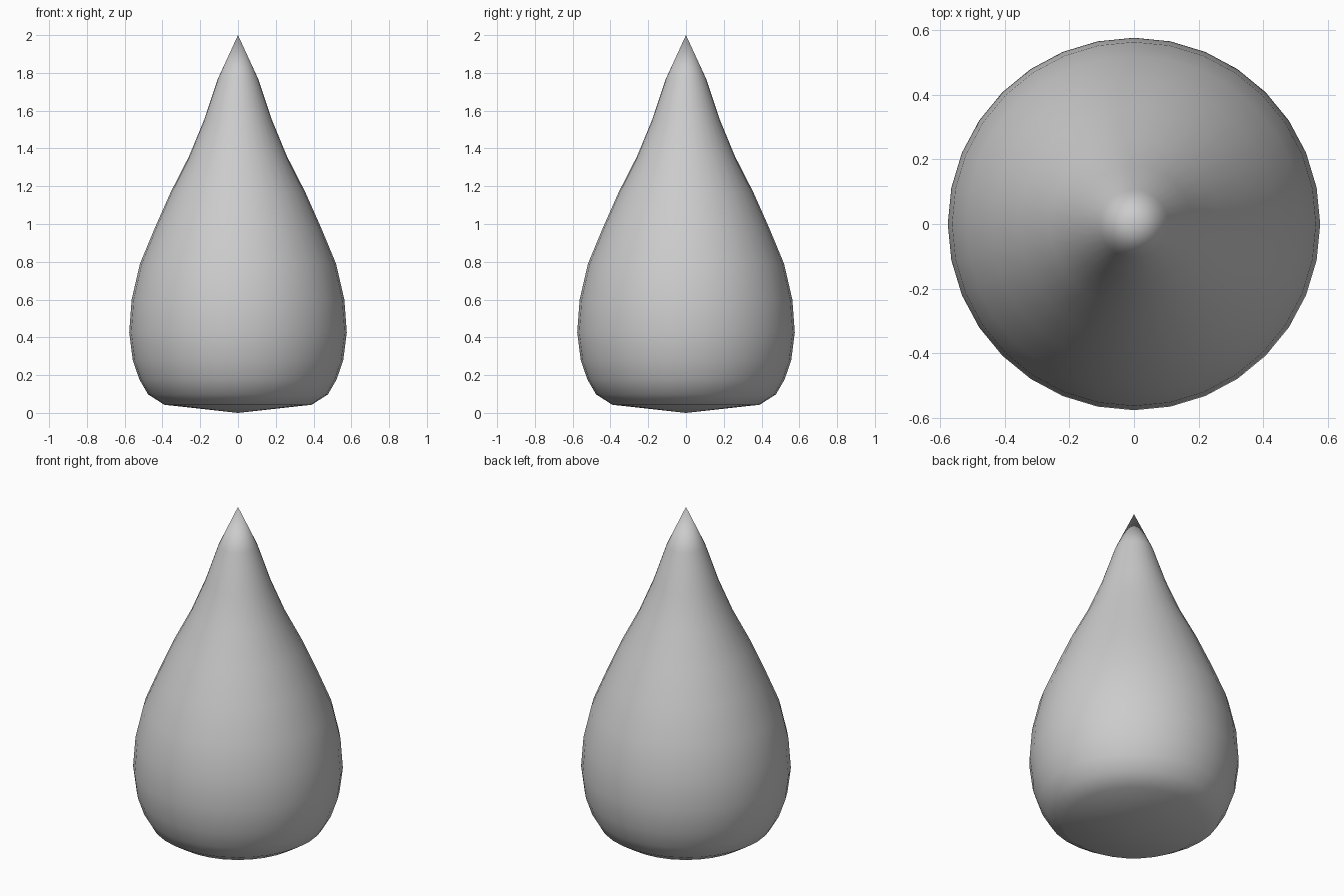
import bpy, bmesh, math

if "Cube" in bpy.data.objects:
    bpy.data.objects.remove(bpy.data.objects["Cube"])

SEGMENTS = 32
# teardrop half profile (radius, height), between the two poles
PROFILE = [(0.39, 0.043), (0.476, 0.098), (0.522, 0.177), (0.557, 0.278),
           (0.576, 0.426), (0.563, 0.60), (0.519, 0.79), (0.44, 0.98),
           (0.357, 1.167), (0.26, 1.357), (0.18, 1.55), (0.106, 1.77)]

bm = bmesh.new()
bottom = bm.verts.new((0, 0, 0))
tip = bm.verts.new((0, 0, 2))

# rings around the axis
rings = []
for r, z in PROFILE:
    rings.append([bm.verts.new((r * math.cos(a), r * math.sin(a), z))
                  for a in (2 * math.pi * i / SEGMENTS for i in range(SEGMENTS))])

# side quads and the fans closing both poles
for i in range(SEGMENTS):
    j = (i + 1) % SEGMENTS
    for low, high in zip(rings, rings[1:]):
        bm.faces.new((low[i], low[j], high[j], high[i]))
    bm.faces.new((bottom, rings[0][j], rings[0][i]))
    bm.faces.new((rings[-1][i], rings[-1][j], tip))

for f in bm.faces:
    f.smooth = True

mesh = bpy.data.meshes.new("teardrop")
bm.to_mesh(mesh)
bm.free()
bpy.context.collection.objects.link(bpy.data.objects.new("teardrop", mesh))
